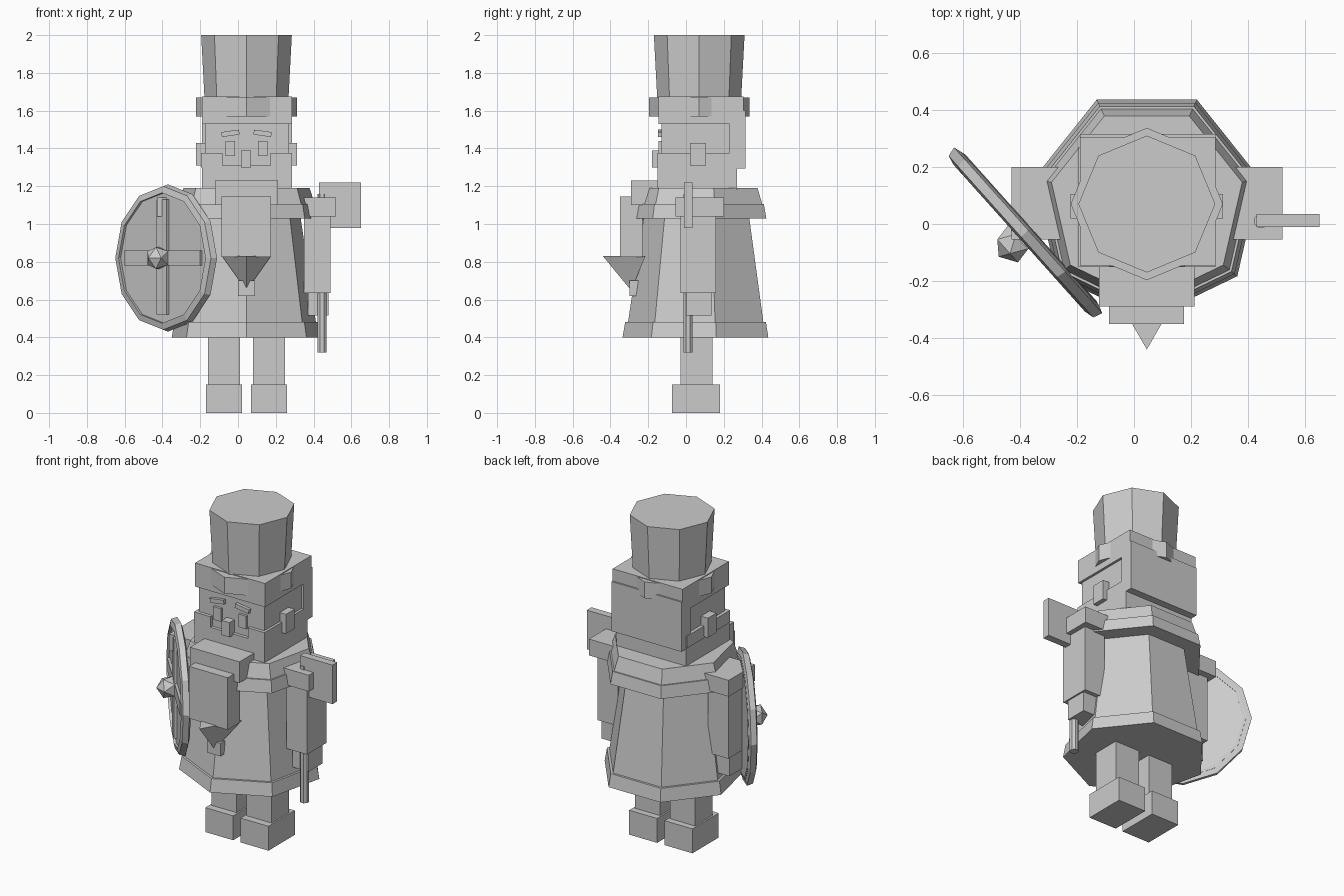
import bpy, bmesh
from math import sin, cos, pi, radians
from mathutils import Matrix, Vector

cube = bpy.data.objects.get("Cube")
if cube:
    bpy.data.objects.remove(cube, do_unlink=True)

GREY = (0.6, 0.6, 0.6, 1)
mat = bpy.data.materials.new("plain grey")
mat.use_nodes = True
mat.diffuse_color = GREY
mat.node_tree.nodes["Principled BSDF"].inputs["Base Color"].default_value = GREY

CX, CY = 0.045, 0.07   # body axis


def finish(name, bm, matrix=None):
    if matrix:
        bm.transform(matrix)
    bmesh.ops.recalc_face_normals(bm, faces=bm.faces)
    mesh = bpy.data.meshes.new(name)
    bm.to_mesh(mesh)
    bm.free()
    mesh.materials.append(mat)
    ob = bpy.data.objects.new(name, mesh)
    bpy.context.collection.objects.link(ob)
    return ob


def box(name, x, y, z, matrix=None):
    bm = bmesh.new()
    bmesh.ops.create_cube(bm, size=1)
    for v in bm.verts:
        for i, (lo, hi) in enumerate((x, y, z)):
            v.co[i] = lo if v.co[i] < 0 else hi
    return finish(name, bm, matrix)


def pair(name, x, y, z):
    """Left box and its copy mirrored across the body axis."""
    box("left_" + name, x, y, z)
    box("right_" + name, (2 * CX - x[1], 2 * CX - x[0]), y, z)


def prism(name, sides, rings, start=0, centre=(CX, CY), matrix=None):
    """Stack of regular polygons given as (height, radius)."""
    bm = bmesh.new()
    loops = []
    for z, r in rings:
        angles = [start + 2 * pi * i / sides for i in range(sides)]
        loops.append([bm.verts.new((centre[0] + r * cos(a), centre[1] + r * sin(a), z))
                      for a in angles])
    for a, b in zip(loops, loops[1:]):
        for i in range(sides):
            j = (i + 1) % sides
            bm.faces.new((a[i], a[j], b[j], b[i]))
    bm.faces.new(loops[0])
    bm.faces.new(loops[-1])
    return finish(name, bm, matrix)


FRONT = -pi / 2

# Legs and feet
pair("foot", (0.07, 0.26), (-0.075, 0.18), (0, 0.15))
pair("leg", (0.08, 0.25), (-0.03, 0.14), (0.15, 0.45))

# Seven-sided coat, hem and cape
prism("coat", 7, [(0.46, 0.38), (1.06, 0.29)], FRONT)
prism("coat_hem", 7, [(0.40, 0.406), (0.48, 0.392)], FRONT)
prism("cape_band", 7, [(1.03, 0.394), (1.105, 0.38)], FRONT)
prism("cape", 7, [(1.10, 0.372), (1.19, 0.343)], FRONT)
box("buckle", (0, 0.09), (-0.30, -0.24), (0.62, 0.70))

# Arms
pair("shoulder", (0.30, 0.52), (-0.055, 0.20), (1.04, 1.14))
pair("sleeve", (0.35, 0.49), (-0.03, 0.16), (0.635, 1.06))
pair("hand", (0.37, 0.48), (0, 0.135), (0.515, 0.64))

# Axe
prism("axe_handle", 8, [(0.32, 0.026), (1.16, 0.026)], pi / 8, (0.445, 0.01))
box("axe_blade", (0.43, 0.65), (-0.01, 0.035), (0.98, 1.22))

# Head
box("face", (-0.175, 0.27), (-0.13, 0.24), (1.28, 1.55))
box("back_hair", (-0.19, 0.285), (0.23, 0.315), (1.295, 1.60))
pair("ear", (0.25, 0.312), (0.02, 0.105), (1.31, 1.43))
box("nose", (0.015, 0.068), (-0.18, -0.12), (1.30, 1.39))
pair("eye", (0.105, 0.157), (-0.145, -0.12), (1.36, 1.44))
for side, name in ((1, "left_eyebrow"), (-1, "right_eyebrow")):
    place = (Matrix.Translation((CX + side * 0.085, -0.135, 1.48))
             @ Matrix.Rotation(radians(8 * side), 4, 'Y'))
    box(name, (-0.047, 0.047), (-0.014, 0.014), (-0.013, 0.013), place)

# Beard
box("beard_base", (-0.19, 0.285), (-0.15, 0.27), (1.17, 1.31))
pair("cheek", (0.172, 0.285), (-0.15, 0.27), (1.30, 1.375))
box("beard_top", (-0.123, 0.213), (-0.29, -0.13), (1.10, 1.23))
box("beard_front", (-0.088, 0.175), (-0.35, -0.23), (0.825, 1.145))
prism("beard_tip", 3, [(0.65, 0.002), (0.83, 0.15)], FRONT, (CX, -0.29))

# Tall hat
box("hat_base", (-0.19, 0.285), (-0.145, 0.305), (1.53, 1.675))
prism("hat_band", 8, [(1.57, 0.267), (1.67, 0.267)])
prism("hat_crown", 8, [(1.66, 0.222), (2.0, 0.24)])

# Round shield: built facing local z, then stood up and turned
normal = Vector((-0.745, -0.667, 0)).normalized()
along = Vector((-normal.y, normal.x, 0))
turn = Matrix((along, Vector((0, 0, 1)), normal)).transposed().to_4x4()
stand = Matrix.Translation((-0.38, -0.03, 0.82)) @ turn

prism("shield_disc", 12, [(-0.022, 0.36), (0.015, 0.36)], 0, (0, 0), stand)

bm = bmesh.new()
section = [(0.345, -0.025), (0.39, -0.012), (0.38, 0.022), (0.345, 0.03)]
loops = [[bm.verts.new((r * cos(2 * pi * i / 12), r * sin(2 * pi * i / 12), h))
          for r, h in section] for i in range(12)]
for i, a in enumerate(loops):
    b = loops[(i + 1) % 12]
    for k in range(4):
        m = (k + 1) % 4
        bm.faces.new((a[k], a[m], b[m], b[k]))
finish("shield_rim", bm, stand)

box("shield_bar_level", (-0.30, 0.30), (-0.04, 0.04), (0, 0.03), stand)
box("shield_bar_upright", (-0.04, 0.04), (-0.30, 0.31), (0, 0.034), stand)

bm = bmesh.new()
bmesh.ops.create_icosphere(bm, subdivisions=1, radius=0.067)
finish("shield_boss", bm, stand @ Matrix.Translation((0, 0, 0.06)))
